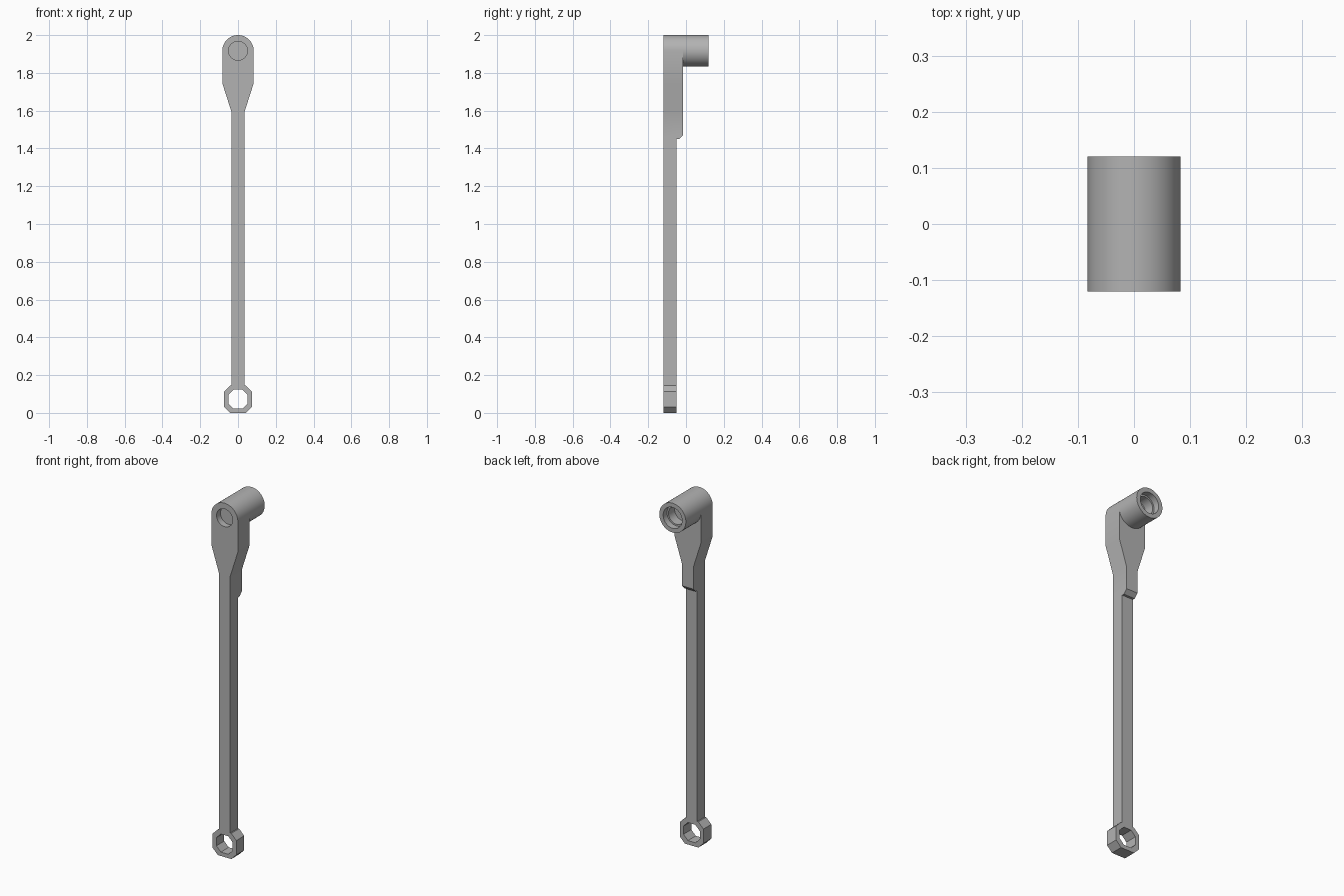
import bpy, bmesh, math

if "Cube" in bpy.data.objects:
    bpy.data.objects.remove(bpy.data.objects["Cube"])

grey = bpy.data.materials.new("mid_grey")
grey.diffuse_color = (0.45, 0.45, 0.45, 1)
grey.use_nodes = True
grey.node_tree.nodes["Principled BSDF"].inputs["Base Color"].default_value = grey.diffuse_color

PIN_Z = 1.917   # height of the pivot axis
R = 0.083       # outer radius of head and boss
FRONT, MID, BACK = -0.12, -0.05, -0.015


def finish(bm, name):
    bmesh.ops.recalc_face_normals(bm, faces=bm.faces)
    me = bpy.data.meshes.new(name)
    bm.to_mesh(me)
    bm.free()
    ob = bpy.data.objects.new(name, me)
    me.materials.append(grey)
    bpy.context.collection.objects.link(ob)
    return ob


def prism(pts, y0, y1):
    """Closed (x, z) outline extruded along y."""
    bm = bmesh.new()
    a = [bm.verts.new((x, y0, z)) for x, z in pts]
    b = [bm.verts.new((x, y1, z)) for x, z in pts]
    bm.faces.new(a)
    bm.faces.new(b)
    for i in range(len(pts)):
        j = (i + 1) % len(pts)
        bm.faces.new((a[i], a[j], b[j], b[i]))
    return bm


def circle(r, n=64):
    return [(r * math.cos(2 * math.pi * i / n), PIN_Z + r * math.sin(2 * math.pi * i / n))
            for i in range(n)]


def octagon(hw, z0, z1, c):
    right = [(hw - c, z0), (hw, z0 + c), (hw, z1 - c), (hw - c, z1)]
    return right + [(-x, z) for x, z in reversed(right)]


def cut(target, cutter):
    m = target.modifiers.new("cut", 'BOOLEAN')
    m.operation = 'DIFFERENCE'
    m.solver = 'EXACT'
    m.object = cutter
    cutter.hide_render = True
    cutter.hide_viewport = True


def smooth(ob):
    bpy.ops.object.select_all(action='DESELECT')
    ob.select_set(True)
    bpy.context.view_layer.objects.active = ob
    bpy.ops.object.shade_smooth_by_angle(angle=math.radians(30))


# Head: rounded top, tapered neck, chamfered lower back edge
arc = [(R * math.cos(math.pi * i / 32), PIN_Z + R * math.sin(math.pi * i / 32)) for i in range(33)]
outline = arc + [(-R, 1.745), (-0.035, 1.595), (-0.035, 1.45),
                 (0.035, 1.45), (0.035, 1.595), (R, 1.745)]
bm = prism(outline, FRONT, BACK)
edge = [e for e in bm.edges if all(v.co.z < 1.46 and v.co.y > BACK - 0.001 for v in e.verts)]
bmesh.ops.bevel(bm, geom=edge, offset=0.022, segments=1, affect='EDGES')
head = finish(bm, "head")

# Boss: tube standing out at the back of the head
boss = finish(prism(circle(R), BACK, 0.12), "boss")

# Shaft
shaft = finish(prism([(-0.035, 0.143), (0.035, 0.143), (0.035, 1.45), (-0.035, 1.45)],
                     FRONT, MID), "shaft")

# Octagonal eye at the foot
eye = finish(prism(octagon(0.074, 0.0, 0.145, 0.032), FRONT, MID), "foot_eye")
cut(eye, finish(prism(octagon(0.051, 0.022, 0.124, 0.028), -0.2, 0.0), "eye_cutter"))

# Blind recess in the front, stepped blind bore in the back
cut(head, finish(prism(circle(0.05), -0.2, -0.085), "recess_cutter"))
cut(boss, finish(prism(circle(0.05), 0.03, 0.1), "inner_bore_cutter"))
cut(boss, finish(prism(circle(0.059), 0.085, 0.2), "outer_bore_cutter"))

for ob in (head, boss):
    smooth(ob)
